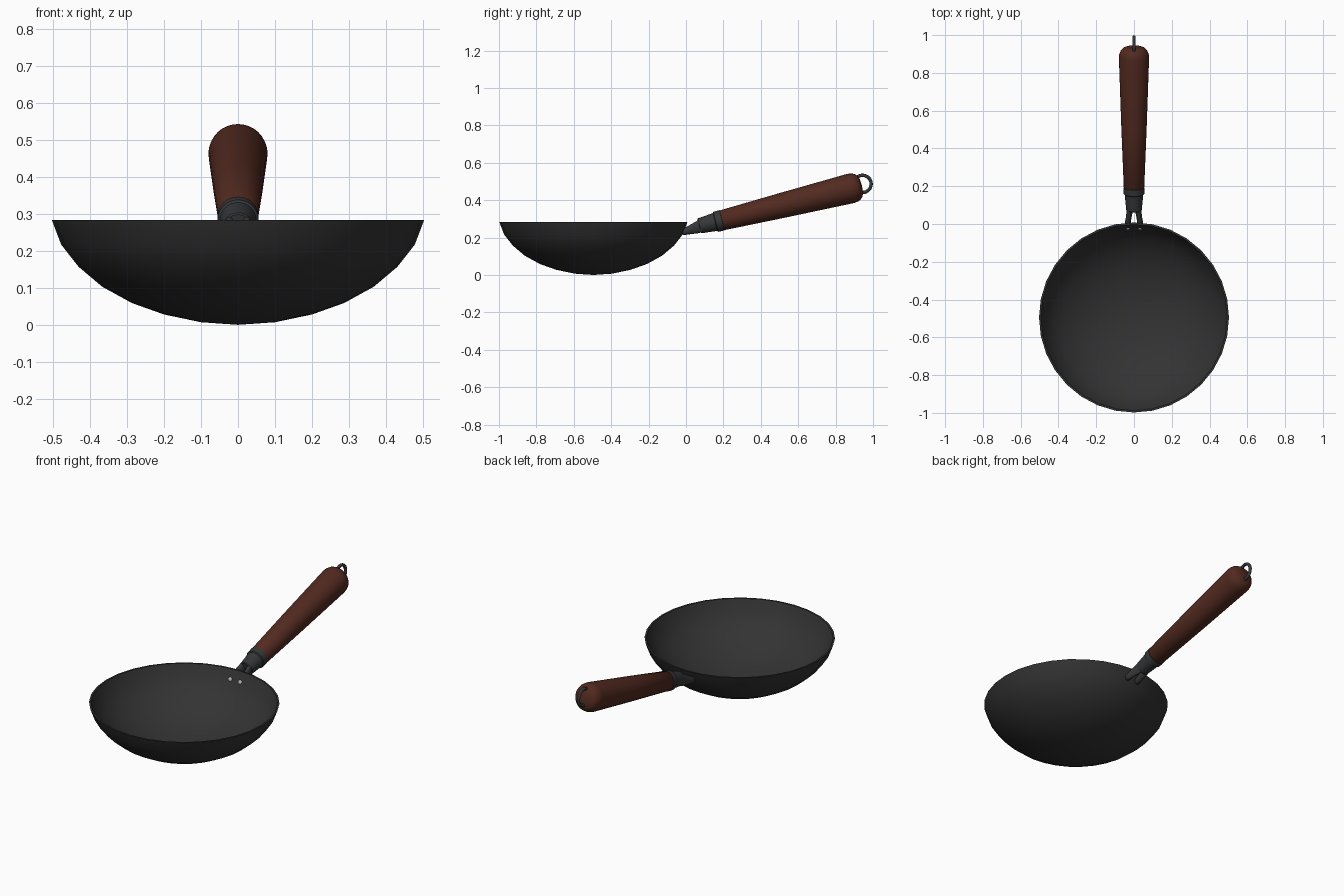
import bpy, bmesh
from math import sin, cos, pi, radians
from mathutils import Vector, Matrix

if "Cube" in bpy.data.objects:
    bpy.data.objects.remove(bpy.data.objects["Cube"])


def material(name, rgb):
    m = bpy.data.materials.new(name)
    m.diffuse_color = (*rgb, 1)
    m.use_nodes = True
    m.node_tree.nodes["Principled BSDF"].inputs["Base Color"].default_value = m.diffuse_color
    return m


IRON = material("black_iron", (0.033, 0.033, 0.033))
STEEL = material("dark_steel", (0.036, 0.038, 0.04))
WOOD = material("dark_wood", (0.085, 0.023, 0.014))
RIVET = material("rivet_metal", (0.45, 0.45, 0.45))


def finish(name, bm, mat, matrix=Matrix(), angle=40):
    bmesh.ops.recalc_face_normals(bm, faces=bm.faces)
    me = bpy.data.meshes.new(name)
    bm.to_mesh(me)
    bm.free()
    ob = bpy.data.objects.new(name, me)
    bpy.context.collection.objects.link(ob)
    ob.matrix_world = matrix
    me.materials.append(mat)
    bpy.ops.object.select_all(action='DESELECT')
    ob.select_set(True)
    bpy.context.view_layer.objects.active = ob
    bpy.ops.object.shade_smooth_by_angle(angle=radians(angle))
    return ob


def loft(rings, closed=False):
    """Skin a list of rings; a ring of one point becomes a pole."""
    bm = bmesh.new()
    vs = [[bm.verts.new(p) for p in r] for r in rings]
    for a, b in zip(vs, vs[1:]):
        n = max(len(a), len(b))
        for i in range(n):
            j = (i + 1) % n
            if len(a) == 1:
                bm.faces.new((a[0], b[i], b[j]))
            elif len(b) == 1:
                bm.faces.new((a[i], a[j], b[0]))
            else:
                bm.faces.new((a[i], a[j], b[j], b[i]))
    for r in (vs[0], vs[-1]):
        if len(r) > 2:
            bm.faces.new(r)
    return bm


def lathe(profile, n):
    return loft([[(0, 0, z)] if r == 0 else
                 [(r * sin(2 * pi * i / n), r * cos(2 * pi * i / n), z) for i in range(n)]
                 for r, z in profile])


# Bowl: thin shell, outside up to the rim and back down inside
outer = [(0, 0), (0.1, 0.007), (0.2, 0.028), (0.287, 0.059), (0.367, 0.103),
         (0.431, 0.157), (0.478, 0.217), (0.503, 0.283)]
inner = [(0.493, 0.283), (0.468, 0.22), (0.423, 0.163), (0.36, 0.111),
         (0.282, 0.068), (0.197, 0.038), (0.099, 0.017), (0, 0.01)]
finish("bowl", lathe(outer + inner, 32), IRON, Matrix.Translation((0, -0.495, 0)))

# Handle axis, rising away from the bowl
TILT = radians(13.9)
axis = Matrix.Translation((0, 0.07, 0.262)) @ Matrix.Rotation(TILT - pi / 2, 4, 'X')

# Metal collar with a raised band where it meets the wood
collar = [(0, 0), (0.037, 0), (0.041, 0.004), (0.049, 0.088), (0.055, 0.092),
          (0.056, 0.125), (0.05, 0.13), (0, 0.13)]
finish("collar", lathe(collar, 32), STEEL, axis, 30)

# Wooden grip
grip = [(0, 0.118), (0.05, 0.118), (0.054, 0.123), (0.067, 0.45), (0.08, 0.835),
        (0.078, 0.853), (0.071, 0.872), (0.058, 0.886), (0.036, 0.894), (0, 0.897)]
finish("grip", lathe(grip, 32), WOOD, axis, 50)

# Two prongs flattening from the collar onto the bowl, with a rivet each
sections = [  # x, y, z, half width, half height
    (0.02, 0.085, 0.264, 0.017, 0.036), (0.024, 0.06, 0.256, 0.016, 0.034),
    (0.029, 0.03, 0.246, 0.015, 0.027), (0.032, 0.008, 0.238, 0.016, 0.022),
    (0.034, -0.012, 0.232, 0.017, 0.019), (0.034, -0.02, 0.229, 0.012, 0.012)]
for side, label in ((-1, "left"), (1, "right")):
    rings = [[(side * (x + w * cos(2 * pi * i / 16)), y, z + h * sin(2 * pi * i / 16))
              for i in range(16)] for x, y, z, w, h in sections]
    finish("prong_" + label, loft(rings), STEEL)

    bm = bmesh.new()
    bmesh.ops.create_uvsphere(bm, u_segments=16, v_segments=8, radius=0.012)
    bmesh.ops.scale(bm, vec=(1, 1, 0.45), verts=bm.verts)
    facing = Vector((0, -0.93, 0.37)).to_track_quat('Z', 'Y').to_matrix().to_4x4()
    finish("rivet_" + label, bm, RIVET,
           Matrix.Translation((side * 0.032, -0.0265, 0.232)) @ facing)

# Hanging ring through the end of the grip
R, r = 0.046, 0.009
rings = []
for k in range(33):
    a = 2 * pi * k / 32
    rings.append([(r * sin(2 * pi * i / 10),
                   (R + r * cos(2 * pi * i / 10)) * cos(a),
                   (R + r * cos(2 * pi * i / 10)) * sin(a)) for i in range(10)])
bm = loft(rings)
bmesh.ops.delete(bm, geom=[f for f in bm.faces if len(f.verts) == 10], context='FACES_ONLY')
bmesh.ops.remove_doubles(bm, verts=bm.verts, dist=0.0001)
finish("hanging_ring", bm, STEEL, Matrix.Translation((0, 0.944, 0.487)), 60)
